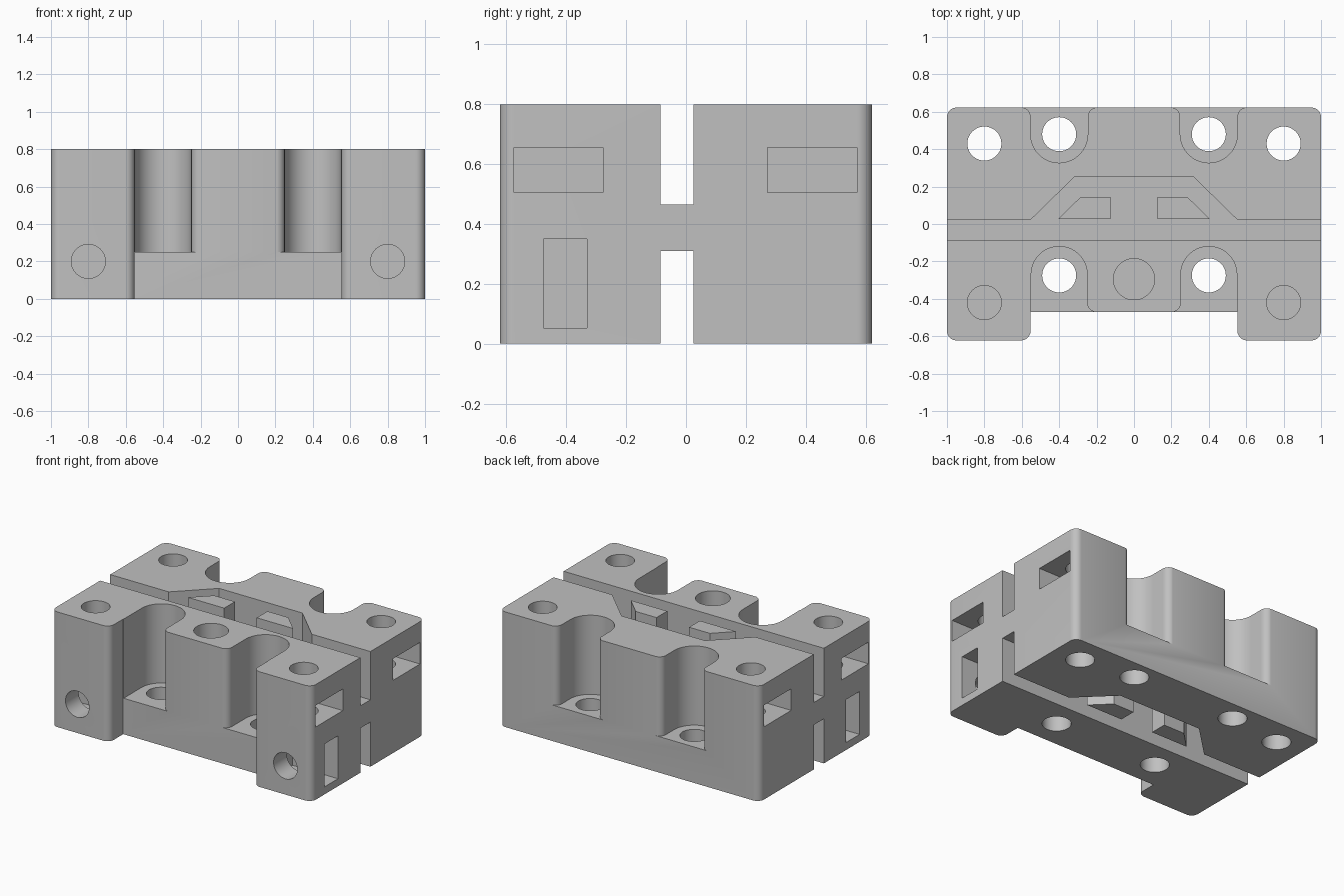
import bpy, bmesh
from math import sin, cos, pi
from mathutils import Vector, Matrix

cube = bpy.data.objects.get("Cube")
if cube:
    bpy.data.objects.remove(cube, do_unlink=True)

grey = bpy.data.materials.new("light grey plastic")
grey.use_nodes = True
tone = (0.53, 0.53, 0.53, 1)
grey.diffuse_color = tone
grey.node_tree.nodes["Principled BSDF"].inputs["Base Color"].default_value = tone


def rounded(corners, steps=10):
    """Outline from (x, y, radius) corners, with right-angle corners rounded."""
    out = []
    for i, (x, y, r) in enumerate(corners):
        p = Vector((x, y))
        if not r:
            out.append(p)
            continue
        a = (Vector(corners[i - 1][:2]) - p).normalized()
        b = (Vector(corners[(i + 1) % len(corners)][:2]) - p).normalized()
        centre = p + (a + b) * r
        for k in range(steps + 1):
            t = k / steps * pi / 2
            out.append(centre - b * r * cos(t) - a * r * sin(t))
    return out


def prism(name, outline, z0, z1):
    """Extrude a flat outline from z0 to z1."""
    bm = bmesh.new()
    face = bm.faces.new([bm.verts.new((p[0], p[1], z0)) for p in outline])
    top = bmesh.ops.extrude_face_region(bm, geom=[face])["geom"]
    bmesh.ops.translate(bm, vec=(0, 0, z1 - z0),
                        verts=[v for v in top if isinstance(v, bmesh.types.BMVert)])
    bmesh.ops.remove_doubles(bm, verts=bm.verts, dist=1e-5)
    bmesh.ops.recalc_face_normals(bm, faces=bm.faces)
    mesh = bpy.data.meshes.new(name)
    bm.to_mesh(mesh)
    bm.free()
    mesh.materials.append(grey)
    obj = bpy.data.objects.new(name, mesh)
    bpy.context.collection.objects.link(obj)
    return obj


def circle(x, y, r, n=40):
    return [(x + r * cos(2 * pi * k / n), y + r * sin(2 * pi * k / n)) for k in range(n)]


def rect(x0, x1, y0, y1):
    return [(x0, y0), (x1, y0), (x1, y1), (x0, y1)]


def cut(target, cutter):
    """Subtract a cutter from the target and discard it."""
    cutter.hide_render = True
    mod = target.modifiers.new("cut", "BOOLEAN")
    mod.operation, mod.solver, mod.object = "DIFFERENCE", "EXACT", cutter
    bpy.context.view_layer.objects.active = target
    bpy.ops.object.modifier_apply(modifier=mod.name)
    bpy.data.objects.remove(cutter, do_unlink=True)


# Main block: two front arms with a recess between them
W, D, H = 1.0, 0.622, 0.8
arm, recess, R = 0.553, -0.47, 0.05
body = prism("clamp_body", rounded([
    (-W, -D, R), (-arm, -D, R), (-arm, recess, 0), (arm, recess, 0),
    (arm, -D, R), (W, -D, R), (W, D, R), (-W, D, R)]), 0, H)

# Belt channels above and below the central web, widening to a trapezoid
channel = [(-1.2, -0.085), (1.2, -0.085), (1.2, 0.025), (0.55, 0.025),
           (0.32, 0.25), (-0.32, 0.25), (-0.55, 0.025), (-1.2, 0.025)]
for z0, z1 in ((0.465, 1), (-0.2, 0.31)):
    cut(body, prism("channel_cutter", channel, z0, z1))

# Centre blind hole
cut(body, prism("centre_hole_cutter", circle(0, -0.295, 0.11), 0.4, 1))

hole = 0.091
for s in (-1, 1):
    def mirror(points):
        return [(s * p[0], p[1]) for p in points]

    # Screw head pockets, open at the front and the back
    edge = recess - 0.001
    front = rounded([(0.12, -0.56, 0), (0.12, edge, 0), (0.25, edge, R),
                     (0.25, -0.12, 0.15), (0.55, -0.12, 0.15), (0.55, -0.56, 0)])
    edge = D + 0.001
    back = rounded([(0.12, 0.8, 0), (0.12, edge, 0), (0.247, edge, R),
                    (0.247, 0.327, 0.153), (0.553, 0.327, 0.153), (0.553, edge, R),
                    (0.68, edge, 0), (0.68, 0.8, 0)])
    for outline in (front, back):
        cut(body, prism("pocket_cutter", mirror(outline), 0.25, 1))

    # Vertical screw holes: three through, one blind
    for x, y, z in ((0.4, -0.275, -0.2), (0.4, 0.48, -0.2),
                    (0.8, 0.43, -0.2), (0.8, -0.42, 0.42)):
        cut(body, prism("screw_hole_cutter", circle(s * x, y, hole), z, 1))

    # Horizontal screw holes in the arms
    bore = prism("arm_hole_cutter", circle(s * 0.8, 0.2, hole), 0.25, 0.8)
    bore.data.transform(Matrix.Rotation(pi / 2, 4, "X"))
    cut(body, bore)

    # Nut slots in the sides
    for y0, y1, z0, z1 in ((-0.575, -0.277, 0.505, 0.655), (0.273, 0.571, 0.505, 0.655),
                           (-0.477, -0.33, 0.052, 0.35)):
        cut(body, prism("nut_slot_cutter", mirror(rect(0.65, 1.2, y0, y1)), z0, z1))

    # Wedge blocks standing in the trapezoid, on both faces of the web
    side = "left" if s > 0 else "right"
    prism("wedge_block_" + side, mirror([(0.125, 0.027), (0.405, 0.027),
                                         (0.285, 0.145), (0.125, 0.145)]), 0, H)

# Smooth curved walls, keep edges crisp
bpy.ops.object.select_all(action="DESELECT")
body.select_set(True)
bpy.context.view_layer.objects.active = body
bpy.ops.object.shade_smooth_by_angle(angle=pi / 6)
